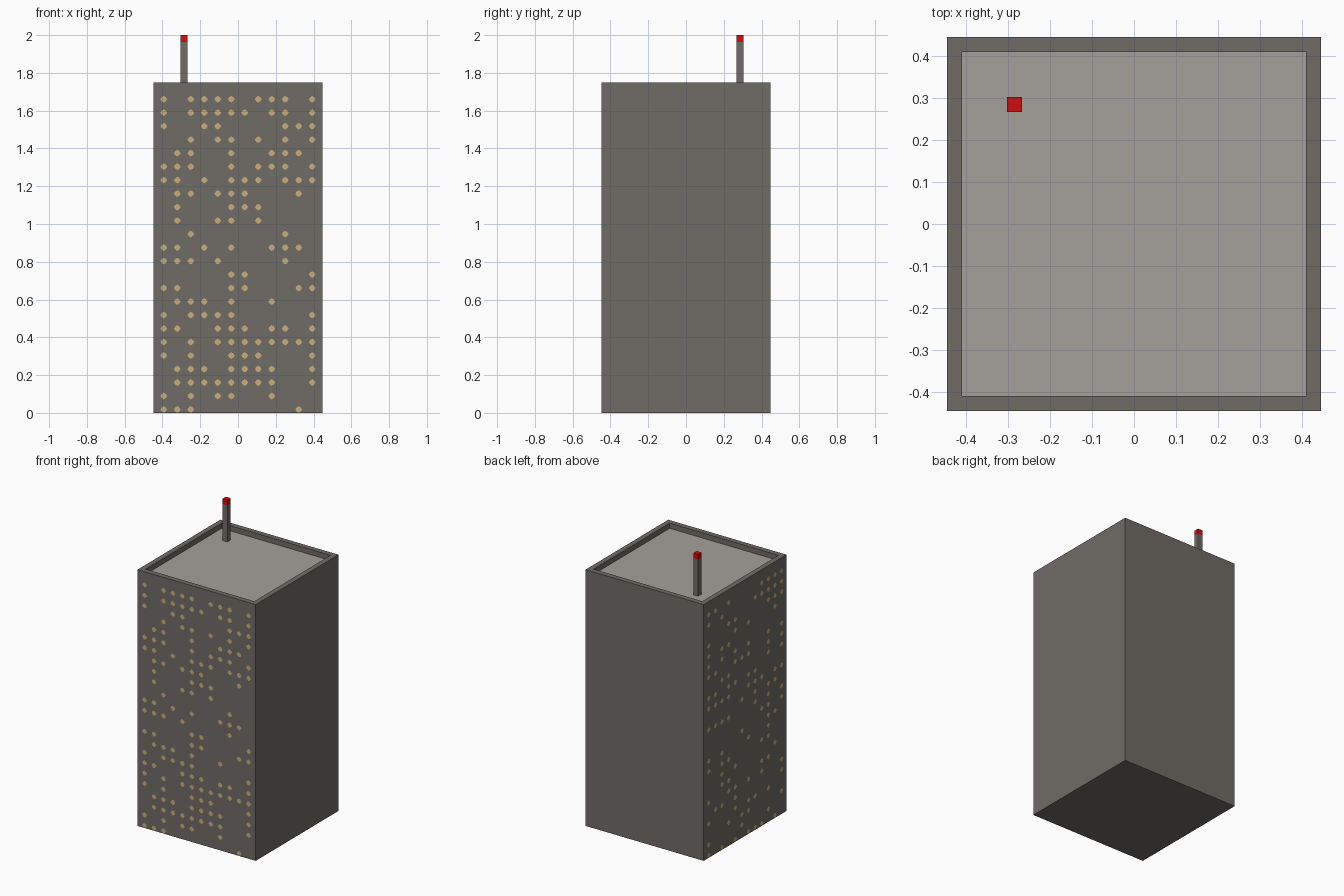
import bpy, bmesh, math, random
from mathutils import Vector

if "Cube" in bpy.data.objects:
    bpy.data.objects.remove(bpy.data.objects["Cube"], do_unlink=True)

U = 2 / 56            # one grid unit
HALF = 12.5 * U       # half width of the tower
TOP = 49 * U          # parapet height


def material(name, rgb):
    lin = [((c / 255 + 0.055) / 1.055) ** 2.4 for c in rgb]
    m = bpy.data.materials.new(name)
    m.use_nodes = True
    m.diffuse_color = (*lin, 1)
    m.node_tree.nodes["Principled BSDF"].inputs["Base Color"].default_value = (*lin, 1)
    return m


concrete = material("dark concrete", (112, 107, 102))
roofing = material("light roofing", (165, 161, 156))
lit_glass = material("warm window light", (201, 174, 126))
red = material("beacon red", (204, 14, 16))


def finish(name, bm, *mats):
    mesh = bpy.data.meshes.new(name)
    bm.to_mesh(mesh)
    bm.free()
    for m in mats:
        mesh.materials.append(m)
    bpy.context.collection.objects.link(bpy.data.objects.new(name, mesh))


def box(lo, hi):
    bm = bmesh.new()
    bmesh.ops.create_cube(bm, size=1)
    lo, hi = Vector(lo), Vector(hi)
    for v in bm.verts:
        v.co = (lo + hi) / 2 + v.co * (hi - lo)
    return bm


# Tower block with a parapet around a sunken roof
bm = box((-HALF, -HALF, 0), (HALF, HALF, TOP))
bm.normal_update()
roof = max(bm.faces, key=lambda f: f.calc_center_median().z)
bmesh.ops.inset_region(bm, faces=[roof], thickness=U, use_even_offset=True)
deck = bmesh.ops.extrude_discrete_faces(bm, faces=[roof])["faces"][0]
for v in deck.verts:
    v.co.z -= U
deck.material_index = 1
bmesh.ops.recalc_face_normals(bm, faces=bm.faces)
finish("tower", bm, concrete, roofing)

# Roof mast and its beacon
mx, my, r = -8 * U, 8 * U, U / 2
finish("mast", box((mx - r, my - r, TOP - U), (mx + r, my + r, 55 * U)), concrete)
finish("beacon", box((mx - r, my - r, 55 * U), (mx + r, my + r, 56 * U)), red)

# Lit windows: one 12-bit mask per floor, top floor first
FRONT = [0xBDD, 0xBED, 0x987, 0x2D5, 0x64E, 0xE5D, 0xD77, 0x6E2,
         0x470, 0x4D0, 0x204, 0xD4E, 0xE84, 0x061, 0xC63, 0x748,
         0xBC1, 0xCED, 0xAFF, 0xA71, 0x779, 0x7F9, 0xAC8, 0xE02]
random.seed(4)
SIDE = [0xD0F] + [sum((random.random() < 0.4) << i for i in range(12))
                  for _ in range(23)]


def windows(name, floors, place):
    """Small eight-sided panes on a regular grid; place maps (along, z) to 3D."""
    bm = bmesh.new()
    for j, mask in enumerate(floors):
        for i in range(12):
            if not mask >> (11 - i) & 1:
                continue
            a, z = (2 * i - 11) * U, (46.5 - 2 * j) * U
            ring = []
            for k in range(8):
                t, rad = k * math.pi / 4, U * (0.43 if k % 2 else 0.5)
                ring.append(bm.verts.new(place(a + rad * math.cos(t),
                                               z + rad * math.sin(t))))
            bm.faces.new(ring)
    finish(name, bm, lit_glass)


OUT = HALF + 0.001
windows("front_windows", FRONT, lambda a, z: (a, -OUT, z))
windows("side_windows", SIDE, lambda a, z: (-OUT, -a, z))
